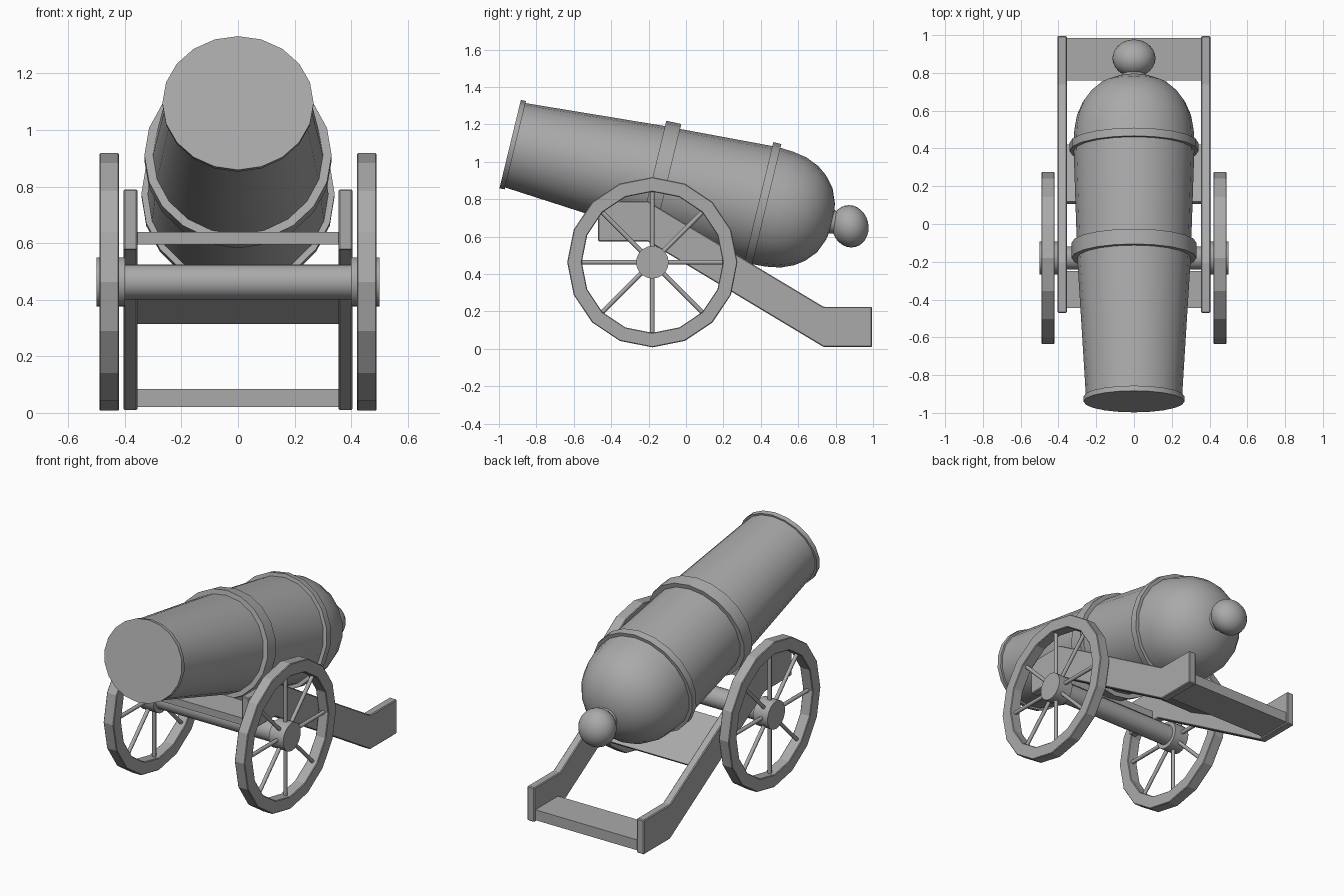
import bpy, bmesh
from math import sin, cos, pi, radians
from mathutils import Matrix, Vector

if "Cube" in bpy.data.objects:
    bpy.data.objects.remove(bpy.data.objects["Cube"], do_unlink=True)

grey = bpy.data.materials.new("plain grey")
grey.use_nodes = True
grey.diffuse_color = (0.4, 0.4, 0.4, 1)
grey.node_tree.nodes["Principled BSDF"].inputs["Base Color"].default_value = (0.4, 0.4, 0.4, 1)


def finish(name, bm, smooth=0, bevel=0):
    """Turn a bmesh into a named object, with optional smoothing and bevel."""
    bmesh.ops.recalc_face_normals(bm, faces=bm.faces)
    mesh = bpy.data.meshes.new(name)
    bm.to_mesh(mesh)
    bm.free()
    mesh.materials.append(grey)
    obj = bpy.data.objects.new(name, mesh)
    bpy.context.collection.objects.link(obj)
    if bevel:
        mod = obj.modifiers.new("edge", "BEVEL")
        mod.width, mod.segments, mod.limit_method = bevel, 1, "ANGLE"
    if smooth:
        bpy.ops.object.select_all(action="DESELECT")
        obj.select_set(True)
        bpy.context.view_layer.objects.active = obj
        bpy.ops.object.shade_smooth_by_angle(angle=radians(smooth))
    return obj


def prism(name, outline, x0, x1, bevel=0):
    """Extrude a (y, z) outline from x0 to x1."""
    bm = bmesh.new()
    face = bm.faces.new([bm.verts.new((x0, y, z)) for y, z in outline])
    new = bmesh.ops.extrude_face_region(bm, geom=[face])["geom"]
    bmesh.ops.translate(bm, vec=(x1 - x0, 0, 0),
                        verts=[v for v in new if isinstance(v, bmesh.types.BMVert)])
    return finish(name, bm, bevel=bevel)


def add_rod(bm, a, b, radius, sides):
    """Add a capped cylinder between two points."""
    a, b = Vector(a), Vector(b)
    turn = (b - a).to_track_quat("Z", "Y").to_matrix().to_4x4()
    bmesh.ops.create_cone(bm, cap_ends=True, segments=sides, radius1=radius, radius2=radius,
                          depth=(b - a).length, matrix=Matrix.Translation((a + b) / 2) @ turn)


# Barrel: stations of (distance from muzzle, radius), slightly wider toward the muzzle
MUZZLE, TILT, SIDES = Vector((0, -0.94, 1.095)), radians(13.6), 20
PROFILE = [(0, .243), (.028, .243), (.028, .232), (.782, .288), (.782, .317), (.864, .319),
           (.864, .292), (1.365, .319), (1.365, .341), (1.409, .341), (1.409, .32),
           (1.48, .316), (1.56, .302), (1.63, .272), (1.68, .235), (1.73, .178),
           (1.762, .1), (1.768, .065), (1.80, .058), (1.86, .058)]
along = Vector((0, cos(TILT), -sin(TILT)))
up = Vector((0, sin(TILT), cos(TILT)))
bm = bmesh.new()
rings = []
for t, r in PROFILE:
    wide = 1.1 - 0.1 * min(t / 1.38, 1)
    rings.append([bm.verts.new(MUZZLE + along * t + up * r * cos(a) + Vector((r * wide * sin(a), 0, 0)))
                  for a in (2 * pi * i / SIDES for i in range(SIDES))])
for lower, upper in zip(rings, rings[1:]):
    for i in range(SIDES):
        j = (i + 1) % SIDES
        bm.faces.new((lower[i], lower[j], upper[j], upper[i]))
bm.faces.new(rings[0])
bm.faces.new(rings[-1])
finish("barrel", bm, smooth=30)

# Rear knob, flattened along the barrel
bm = bmesh.new()
bmesh.ops.create_uvsphere(bm, u_segments=24, v_segments=14, radius=1,
                          matrix=Matrix.Translation(MUZZLE + along * 1.87)
                          @ Matrix.Rotation(pi / 2 - TILT, 4, "X").inverted()
                          @ Matrix.Diagonal((.114, .114, .098, 1)))
finish("rear_knob", bm, smooth=40)

# Carriage rails
RAIL = [(-.47, .79), (-.205, .79), (.735, .225), (.995, .225),
        (.995, .01), (.735, .01), (-.205, .575), (-.47, .575)]
for side, name in ((1, "left"), (-1, "right")):
    prism(name + "_rail", RAIL, side * .355, side * .405, bevel=.005)

# Planks joining the rails
PLANKS = {"front_plank": [(-.445, .64), (-.25, .64), (-.25, .595), (-.445, .595)],
          "sloped_plank": [(.12, .51), (.42, .33), (.405, .315), (.105, .475)],
          "rear_plank": [(.76, .085), (.985, .085), (.985, .02), (.76, .02)]}
for name, outline in PLANKS.items():
    prism(name, outline, -.357, .357)

# Axle
WY, WZ = -.18, .463
bm = bmesh.new()
add_rod(bm, (-.41, WY, WZ), (.41, WY, WZ), .062, 20)
finish("axle", bm, smooth=30)


def on_wheel(x, radius, angle):
    return (x, WY + radius * sin(angle), WZ + radius * cos(angle))


# Wheels: sixteen-sided rim, hub and eight spokes
for side, name in ((1, "left"), (-1, "right")):
    bm = bmesh.new()
    loops = []
    for i in range(16):
        a = 2 * pi * i / 16
        loops.append([bm.verts.new(on_wheel(side * x, r, a))
                      for x, r in ((.42, .377), (.42, .455), (.49, .455), (.49, .377))])
    for i in range(16):
        here, there = loops[i], loops[(i + 1) % 16]
        for k in range(4):
            n = (k + 1) % 4
            bm.faces.new((here[k], here[n], there[n], there[k]))
    finish(name + "_wheel_rim", bm, bevel=.004)

    bm = bmesh.new()
    add_rod(bm, (side * .40, WY, WZ), (side * .50, WY, WZ), .087, 20)
    finish(name + "_wheel_hub", bm, smooth=30)

    bm = bmesh.new()
    for i in range(8):
        a = 2 * pi * i / 8
        add_rod(bm, on_wheel(side * .455, .06, a), on_wheel(side * .455, .385, a), .012, 8)
    finish(name + "_wheel_spokes", bm, smooth=50)
